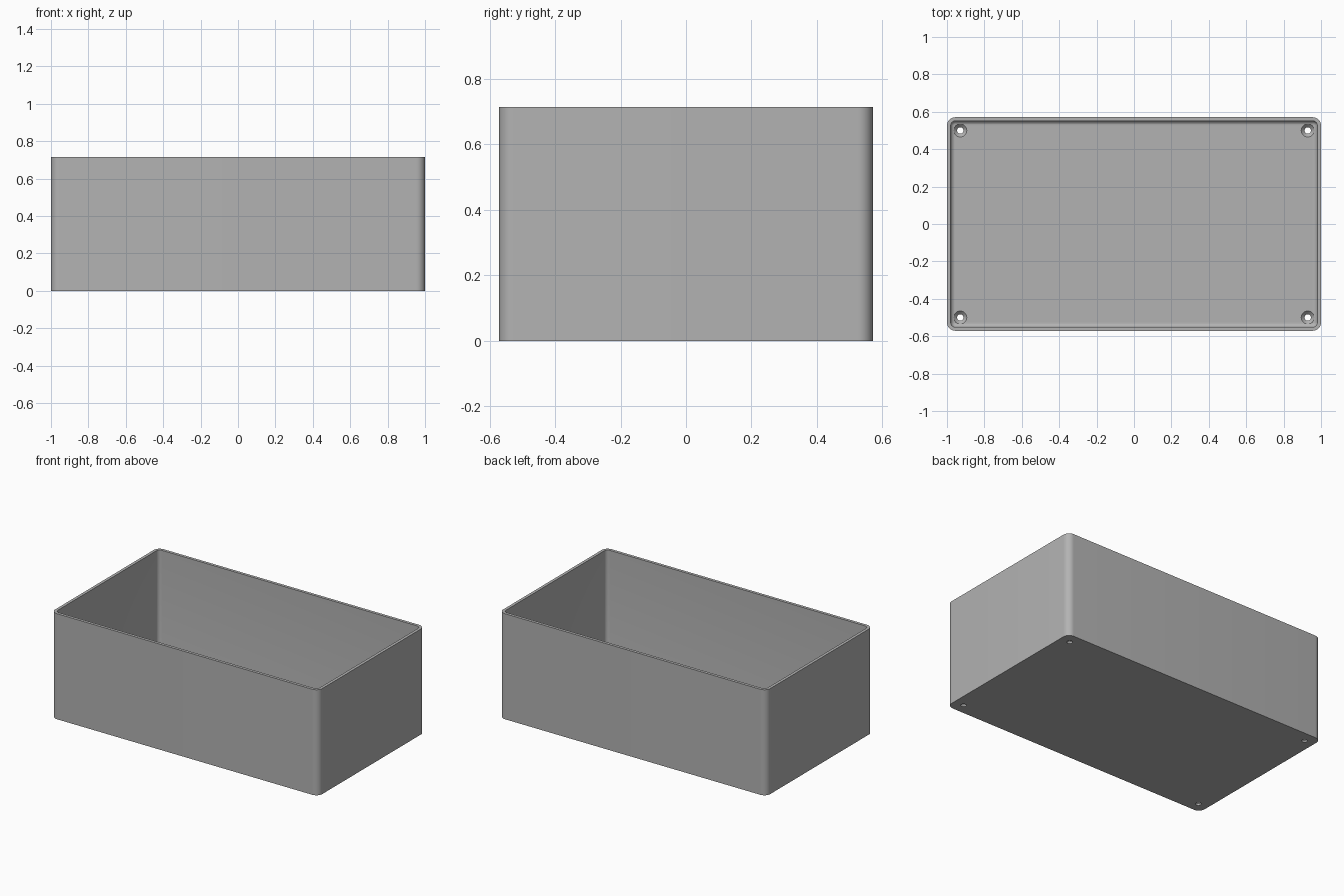
import bpy, bmesh
from math import cos, sin, pi, radians

if "Cube" in bpy.data.objects:
    bpy.data.objects.remove(bpy.data.objects["Cube"], do_unlink=True)

HX, HY, H = 1.0, 0.571, 0.714       # half length, half width, height
CORNER, WALL, FLOOR, FILLET = 0.045, 0.02, 0.03, 0.022

grey = bpy.data.materials.new("plain_grey")
grey.use_nodes = True
colour = (0.45, 0.45, 0.45, 1)
grey.diffuse_color = colour
grey.node_tree.nodes["Principled BSDF"].inputs["Base Color"].default_value = colour


def ring(bm, inset, z, steps=10):
    """Rounded rectangle of vertices, moved inward by inset."""
    r = max(CORNER - inset, 0.003)
    verts = []
    for k, (sx, sy) in enumerate([(1, 1), (-1, 1), (-1, -1), (1, -1)]):
        cx, cy = sx * (HX - inset - r), sy * (HY - inset - r)
        for i in range(steps + 1):
            a = (k + i / steps) * pi / 2
            verts.append(bm.verts.new((cx + r * cos(a), cy + r * sin(a), z)))
    return verts


def finish(name, bm):
    bmesh.ops.recalc_face_normals(bm, faces=bm.faces)
    mesh = bpy.data.meshes.new(name)
    bm.to_mesh(mesh)
    bm.free()
    obj = bpy.data.objects.new(name, mesh)
    bpy.context.collection.objects.link(obj)
    mesh.materials.append(grey)
    return obj


# Open box: outside wall, rim, inside wall, rounded floor edge
profile = [(0, 0), (0, H), (WALL, H)]
for i in range(7):
    a = i / 6 * pi / 2
    profile.append((WALL + FILLET * (1 - cos(a)), FLOOR + FILLET * (1 - sin(a))))
bm = bmesh.new()
rings = [ring(bm, inset, z) for inset, z in profile]
for low, high in zip(rings, rings[1:]):
    for i in range(len(low)):
        j = (i + 1) % len(low)
        bm.faces.new((low[i], low[j], high[j], high[i]))
bm.faces.new(rings[0])
bm.faces.new(rings[-1])
box = finish("box", bm)

# Countersunk screw holes in the four corners of the floor
bm = bmesh.new()
sides = 32
hole = [(0.017, -0.05), (0.017, 0.012), (0.035, FLOOR), (0.035, FLOOR + 0.06)]
for sx in (-1, 1):
    for sy in (-1, 1):
        loops = [[bm.verts.new((sx * 0.929 + r * cos(2 * pi * i / sides),
                                sy * 0.5 + r * sin(2 * pi * i / sides), z))
                  for i in range(sides)] for r, z in hole]
        for low, high in zip(loops, loops[1:]):
            for i in range(sides):
                j = (i + 1) % sides
                bm.faces.new((low[i], low[j], high[j], high[i]))
        bm.faces.new(loops[0])
        bm.faces.new(loops[-1])
cutter = finish("screw_hole_cutter", bm)
cutter.hide_render = True
cutter.display_type = 'WIRE'

cut = box.modifiers.new("screw_holes", 'BOOLEAN')
cut.operation = 'DIFFERENCE'
cut.solver = 'EXACT'
cut.object = cutter
bpy.context.view_layer.objects.active = box
box.select_set(True)
bpy.ops.object.modifier_apply(modifier=cut.name)
bpy.data.objects.remove(cutter, do_unlink=True)

bpy.ops.object.shade_smooth_by_angle(angle=radians(30))
